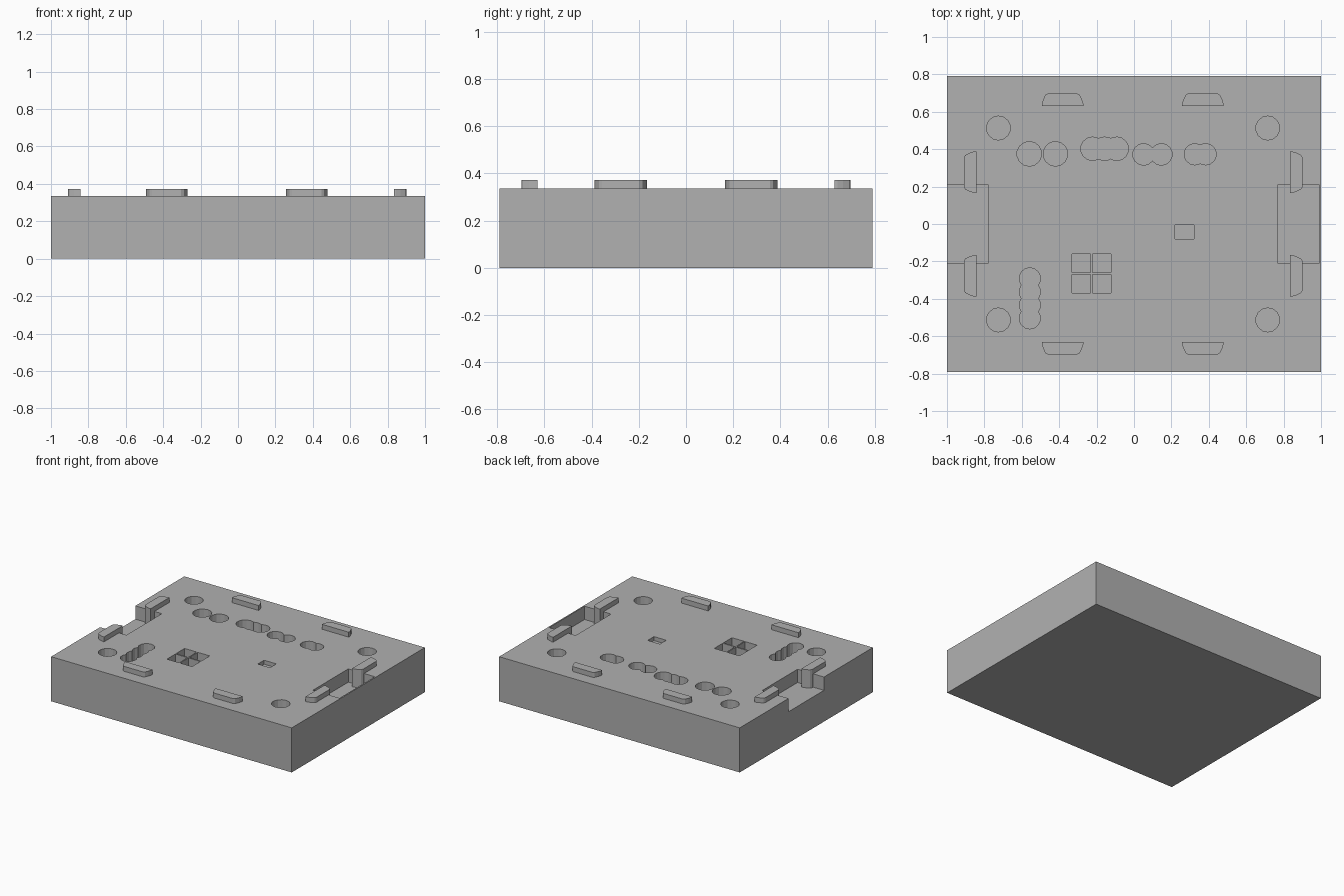
import bpy
import bmesh
from math import cos, sin, tau, pi
from mathutils import Matrix

old = bpy.data.objects.get("Cube")
if old:
    bpy.data.objects.remove(old)

TOP, TAB_TOP, FLOOR = 0.335, 0.372, 0.235
HALF_Y = 0.79

grey = bpy.data.materials.new("plain grey")
grey.use_nodes = True
grey.diffuse_color = (0.44, 0.44, 0.44, 1)
grey.node_tree.nodes["Principled BSDF"].inputs["Base Color"].default_value = grey.diffuse_color


def prism(name, outline, z0, z1):
    """Extrude a counter-clockwise outline from z0 to z1."""
    bm = bmesh.new()
    face = bm.faces.new([bm.verts.new((x, y, z0)) for x, y in outline])
    ext = bmesh.ops.extrude_face_region(bm, geom=[face])
    for v in ext["geom"]:
        if isinstance(v, bmesh.types.BMVert):
            v.co.z = z1
    bmesh.ops.recalc_face_normals(bm, faces=bm.faces)
    mesh = bpy.data.meshes.new(name)
    bm.to_mesh(mesh)
    bm.free()
    mesh.materials.append(grey)
    obj = bpy.data.objects.new(name, mesh)
    bpy.context.collection.objects.link(obj)
    return obj


def rect(x0, x1, y0, y1):
    return [(x0, y0), (x1, y0), (x1, y1), (x0, y1)]


def circle(x, y, r, sides=14):
    return [(x + r * cos(tau * (i + 0.5) / sides), y + r * sin(tau * (i + 0.5) / sides))
            for i in range(sides)]


body = prism("base_block", rect(-1, 1, -HALF_Y, HALF_Y), 0, TOP)


def carve(outline, floor):
    """Cut a pocket down to the given floor height."""
    cutter = prism("pocket_cutter", outline, floor, TOP + 0.1)
    cutter.hide_render = True
    mod = body.modifiers.new("pocket", "BOOLEAN")
    mod.operation = "DIFFERENCE"
    mod.solver = "EXACT"
    mod.object = cutter
    bpy.context.view_layer.objects.active = body
    bpy.ops.object.modifier_apply(modifier=mod.name)
    bpy.data.objects.remove(cutter)


# Side notches: open on one side, closed by a thin wall on the other
carve(rect(-1.1, -0.78, -0.21, 0.21), FLOOR)
carve(rect(0.77, 0.99, -0.21, 0.21), FLOOR)

# Round corner pockets
for x in (-0.725, 0.715):
    for y in (-0.513, 0.513):
        carve(circle(x, y, 0.064), FLOOR)

# Rows of joined round pockets: x centres, y centres, radius
rows = [
    ((-0.56, -0.42), (0.375,), 0.066),
    ((-0.222, -0.157, -0.092), (0.402,), 0.063),
    ((0.051, 0.146), (0.372,), 0.058),
    ((0.325, 0.383), (0.373,), 0.057),
    ((-0.557,), (-0.291, -0.363, -0.433, -0.504), 0.057),
]
for xs, ys, r in rows:
    for x in xs:
        for y in ys:
            carve(circle(x, y, r), FLOOR)

# Four square pockets and one small rectangular pocket
for x in (-0.282, -0.173):
    for y in (-0.21, -0.32):
        carve(rect(x - 0.05, x + 0.05, y - 0.05, y + 0.05), TOP - 0.06)
carve(rect(0.22, 0.322, -0.08, -0.005), TOP - 0.03)

# Raised tabs: long straight side inward, rounded short side outward
half = [(0.111, 0), (0.111, 0.012), (0.104, 0.035), (0.092, 0.06), (0.078, 0.068)]
tab_shape = half + [(-x, y) for x, y in reversed(half)]


def tab(name, x, y, angle, z0):
    obj = prism(name, tab_shape, z0, TAB_TOP)
    obj.data.transform(Matrix.Translation((x, y, 0)) @ Matrix.Rotation(angle, 4, "Z"))


for side, x in (("right", -0.382), ("left", 0.368)):
    tab("back_tab_" + side, x, 0.63, 0, TOP - 0.02)
    tab("front_tab_" + side, x, -0.63, pi, TOP - 0.02)
for end, y in (("front", -0.277), ("back", 0.277)):
    tab("right_tab_" + end, -0.842, y, pi / 2, FLOOR - 0.02)
    tab("left_tab_" + end, 0.833, y, -pi / 2, FLOOR - 0.02)
